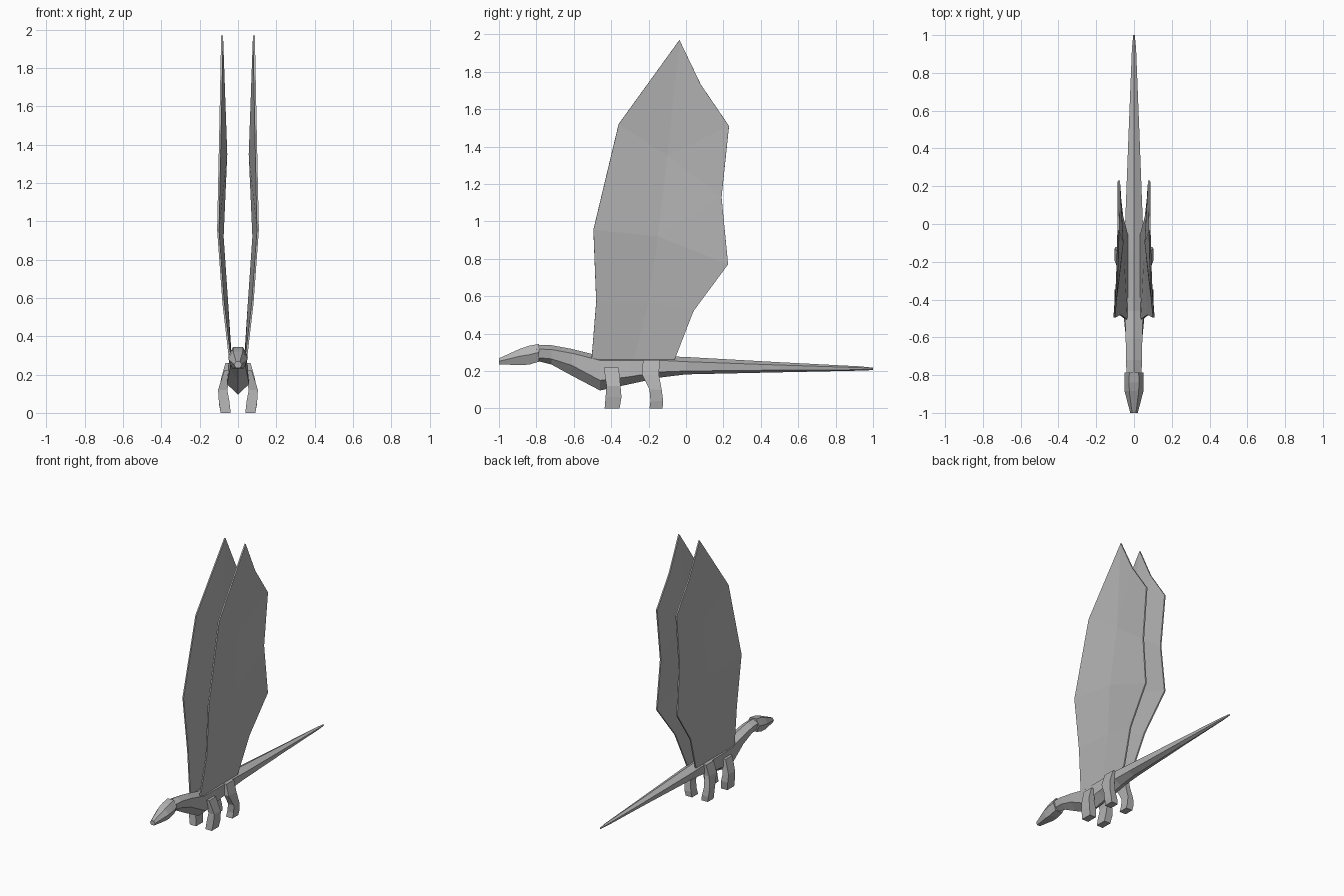
import bpy, bmesh

grey = bpy.data.materials.new("stone_grey")
grey.diffuse_color = (0.45, 0.45, 0.45, 1)


def make(name, verts, faces):
    """Flat-shaded mesh with consistent outward normals."""
    mesh = bpy.data.meshes.new(name)
    bm = bmesh.new()
    vs = [bm.verts.new(v) for v in verts]
    for f in faces:
        bm.faces.new([vs[i] for i in f])
    bmesh.ops.recalc_face_normals(bm, faces=bm.faces)
    bm.to_mesh(mesh)
    bm.free()
    mesh.materials.append(grey)
    obj = bpy.data.objects.new(name, mesh)
    bpy.context.collection.objects.link(obj)
    return obj


def loft(name, rings):
    """Skin a list of equal rings and cap both ends."""
    n = len(rings[0])
    verts = [p for ring in rings for p in ring]
    faces = [list(range(n)), list(range(len(verts) - n, len(verts)))]
    for r in range(len(rings) - 1):
        for i in range(n):
            a, b = r * n + i, r * n + (i + 1) % n
            faces.append([a, b, b + n, a + n])
    return make(name, verts, faces)


# Neck, trunk and tail: y, upper half width, lower half width, ridge, shoulder, flank, keel
body = [
    (-0.80, 0.040, 0.030, 0.340, 0.318, 0.272, 0.255),
    (-0.72, 0.042, 0.034, 0.338, 0.315, 0.265, 0.235),
    (-0.61, 0.044, 0.042, 0.318, 0.295, 0.230, 0.175),
    (-0.46, 0.048, 0.058, 0.280, 0.257, 0.150, 0.096),
    (-0.30, 0.050, 0.058, 0.278, 0.257, 0.170, 0.130),
    (-0.14, 0.050, 0.052, 0.280, 0.257, 0.195, 0.165),
    (0.00, 0.047, 0.044, 0.275, 0.250, 0.200, 0.182),
    (0.50, 0.028, 0.024, 0.247, 0.232, 0.205, 0.193),
    (0.93, 0.011, 0.009, 0.225, 0.218, 0.207, 0.202),
    (1.00, 0.004, 0.003, 0.218, 0.214, 0.208, 0.205),
]
loft("body_and_tail", [
    [(0, y, t), (u, y, s), (l, y, f), (0, y, k), (-l, y, f), (-u, y, s)]
    for y, u, l, t, s, f, k in body])

# Head: y, half width, crown, cheek, jaw
head = [
    (-1.00, 0.020, 0.268, 0.252, 0.235),
    (-0.885, 0.050, 0.320, 0.280, 0.232),
    (-0.84, 0.051, 0.335, 0.287, 0.234),
    (-0.785, 0.050, 0.345, 0.300, 0.250),
]
loft("head", [
    [(w * .5, y, t), (w, y, m), (w * .6, y, b),
     (-w * .6, y, b), (-w, y, m), (-w * .5, y, t)]
    for y, w, t, m, b in head])

# Legs: z, front y, back y, inner x, outer x
front_leg = [
    (0.22, -0.44, -0.36, 0.035, 0.072),
    (0.12, -0.425, -0.350, 0.056, 0.104),
    (0.06, -0.430, -0.345, 0.045, 0.100),
    (0.00, -0.435, -0.355, 0.038, 0.090),
]
back_leg = [
    (0.26, -0.23, -0.14, 0.035, 0.066),
    (0.18, -0.235, -0.145, 0.050, 0.088),
    (0.10, -0.195, -0.130, 0.056, 0.102),
    (0.04, -0.190, -0.122, 0.045, 0.098),
    (0.00, -0.195, -0.125, 0.038, 0.090),
]

# Wings: leading edge to tip, centre fold, trailing edge
lead = [(.040, -.505, .262), (.076, -.48, .57), (.104, -.495, .955),
        (.092, -.36, 1.52), (.083, -.035, 1.97)]
fold = [(.036, -.28, .262), (.056, -.20, .57), (.080, -.15, .92), (.061, -.10, 1.35)]
trail = [(.036, -.06, .262), (.062, .04, .52), (.083, .225, .77),
         (.076, .19, 1.13), (.080, .23, 1.51), (.080, .08, 1.73)]
wing_faces = [
    (0, 1, 6, 5), (1, 2, 7, 6), (2, 3, 8, 7), (3, 4, 8),
    (5, 6, 10, 9), (6, 7, 11, 10), (7, 12, 11), (7, 8, 12),
    (8, 13, 12), (8, 14, 13), (8, 4, 14)]

for side, sx in (("left", 1), ("right", -1)):
    for part, rows in (("front_leg", front_leg), ("back_leg", back_leg)):
        loft(f"{side}_{part}", [
            [(sx * i, a, z), (sx * o, a, z), (sx * o, b, z), (sx * i, b, z)]
            for z, a, b, i, o in rows])
    wing = make(f"{side}_wing", [(sx * x, y, z) for x, y, z in lead + fold + trail],
                wing_faces)
    thick = wing.modifiers.new("thickness", "SOLIDIFY")
    thick.thickness = 0.010
    thick.offset = 0
